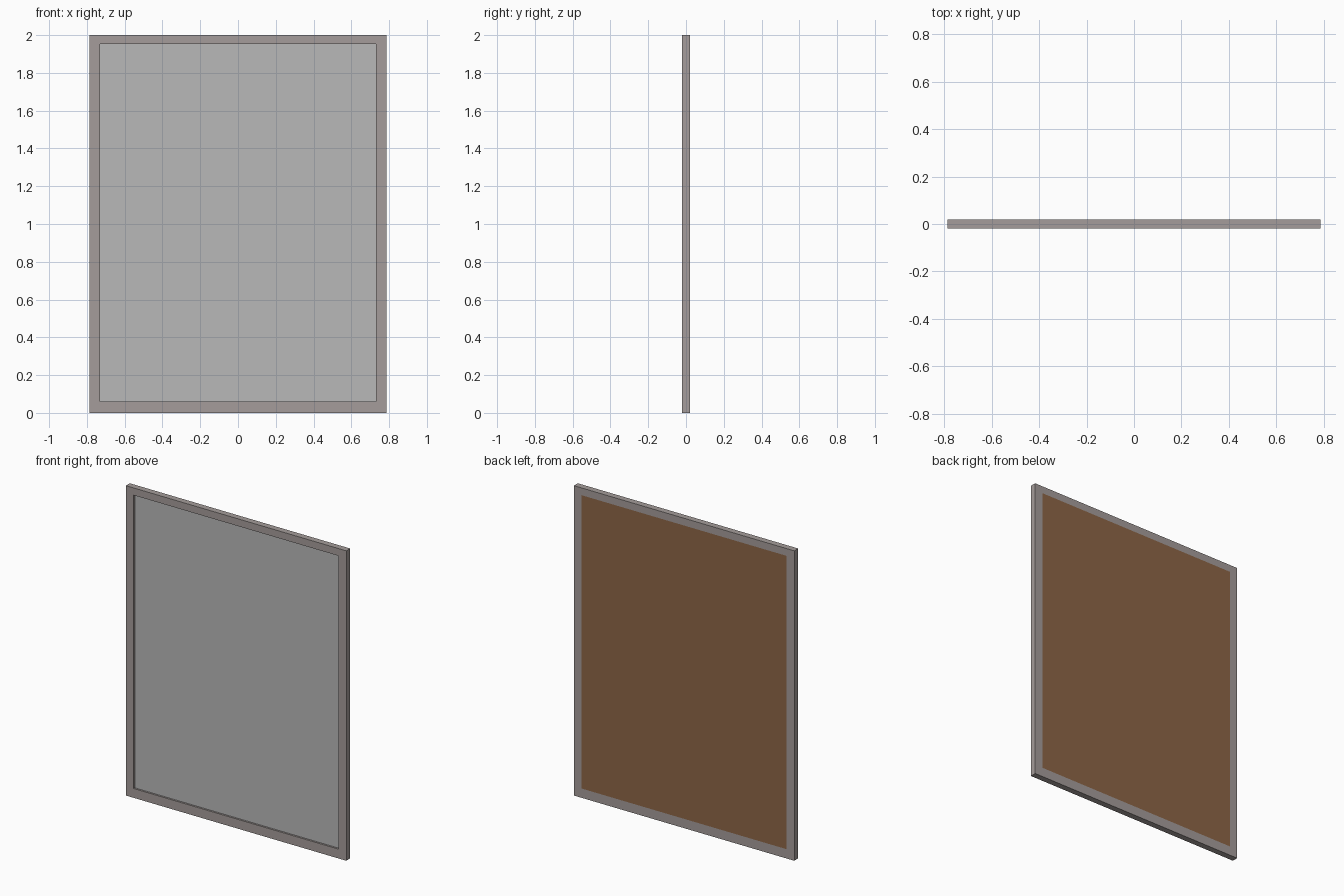
import bpy, bmesh

if "Cube" in bpy.data.objects:
    bpy.data.objects.remove(bpy.data.objects["Cube"])

W, H, D = 0.787, 2.0, 0.02          # half width, height, half depth
IW, Z0, Z1 = 0.731, 0.06, 1.953     # opening half width, bottom, top
GLASS_Y, SPLIT_Y = -0.008, 0.0      # recessed glass face, glass/backing joint


def material(name, rgb):
    m = bpy.data.materials.new(name)
    m.diffuse_color = (*rgb, 1)
    m.use_nodes = True
    m.node_tree.nodes["Principled BSDF"].inputs["Base Color"].default_value = m.diffuse_color
    return m


def add_object(name, bm, mat):
    bmesh.ops.recalc_face_normals(bm, faces=bm.faces)
    me = bpy.data.meshes.new(name)
    bm.to_mesh(me)
    bm.free()
    me.materials.append(mat)
    ob = bpy.data.objects.new(name, me)
    bpy.context.collection.objects.link(ob)
    return ob


def rect(bm, w, z0, z1, y):
    return [bm.verts.new((x, y, z)) for x, z in ((-w, z0), (w, z0), (w, z1), (-w, z1))]


def plate(name, y0, y1, mat):
    bm = bmesh.new()
    a, b = rect(bm, IW, Z0, Z1, y0), rect(bm, IW, Z0, Z1, y1)
    bm.faces.new(a)
    bm.faces.new(b)
    for i in range(4):
        j = (i + 1) % 4
        bm.faces.new((a[i], a[j], b[j], b[i]))
    return add_object(name, bm, mat)


frame_mat = material("warm grey frame", (0.376, 0.335, 0.325))
glass_mat = material("mirror grey", (0.485, 0.485, 0.485))
back_mat = material("brown backing", (0.27, 0.133, 0.063))

# Frame: four loops bridged into a closed rectangular ring
bm = bmesh.new()
loops = [rect(bm, W, 0, H, -D), rect(bm, W, 0, H, D),
         rect(bm, IW, Z0, Z1, D), rect(bm, IW, Z0, Z1, -D)]
for k in range(4):
    a, b = loops[k], loops[(k + 1) % 4]
    for i in range(4):
        j = (i + 1) % 4
        bm.faces.new((a[i], a[j], b[j], b[i]))
add_object("frame", bm, frame_mat)

# Recessed mirror glass and the backing board flush with the rear
plate("mirror_glass", GLASS_Y, SPLIT_Y, glass_mat)
plate("backing_board", SPLIT_Y, D, back_mat)
